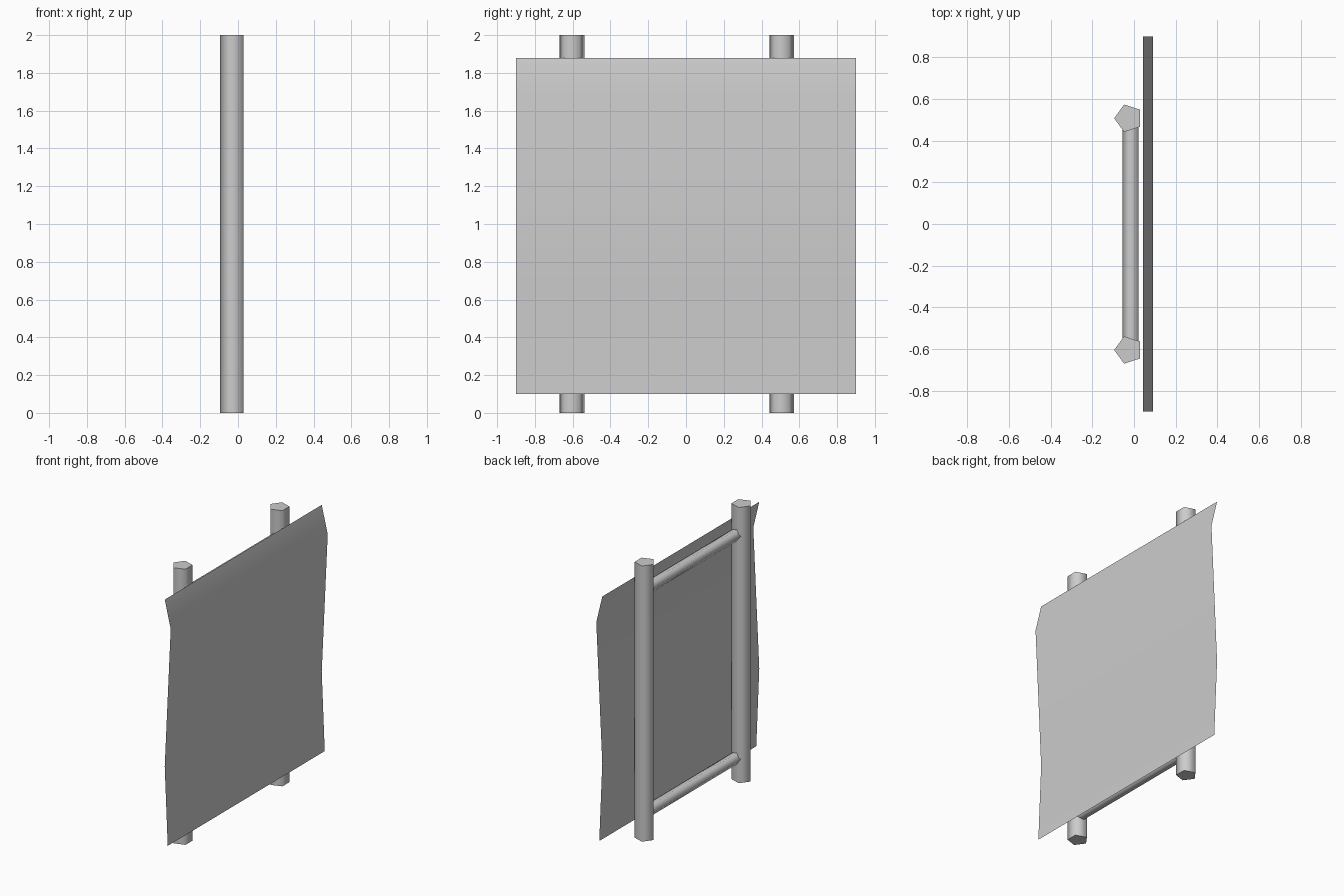
import bpy, bmesh, math
from mathutils import Matrix

cube = bpy.data.objects.get("Cube")
if cube:
    bpy.data.objects.remove(cube, do_unlink=True)

grey = bpy.data.materials.new("plain_grey")
grey.use_nodes = True
colour = (0.6, 0.6, 0.6, 1)
grey.diffuse_color = colour
grey.node_tree.nodes["Principled BSDF"].inputs["Base Color"].default_value = colour


def add_part(name, bm):
    mesh = bpy.data.meshes.new(name)
    bm.to_mesh(mesh)
    bm.free()
    mesh.materials.append(grey)
    part = bpy.data.objects.new(name, mesh)
    bpy.context.collection.objects.link(part)
    bpy.ops.object.select_all(action="DESELECT")
    part.select_set(True)
    bpy.context.view_layer.objects.active = part
    bpy.ops.object.shade_smooth_by_angle(angle=math.radians(80))
    return part


def five_sided_bar(name, radius, length, location, tilt=0):
    # Five-sided bar with one corner pointing to -x
    bm = bmesh.new()
    bmesh.ops.create_cone(bm, cap_ends=True, segments=5, radius1=radius,
                          radius2=radius, depth=length)
    corner = max(bm.verts, key=lambda v: v.co.y).co
    turn = math.pi - math.atan2(corner.y, corner.x)
    bm.transform(Matrix.Rotation(tilt, 4, "X") @ Matrix.Rotation(turn, 4, "Z"))
    part = add_part(name, bm)
    part.location = location
    return part


# Upright posts
post_ends = {"front_post": -0.604, "back_post": 0.507}
for name, y in post_ends.items():
    five_sided_bar(name, 0.069, 2.0, (-0.026, y, 1.0))

# Cross rails running between the posts
span = post_ends["back_post"] - post_ends["front_post"]
middle = sum(post_ends.values()) / 2
for name, z in (("lower_rail", 0.17), ("upper_rail", 1.79)):
    five_sided_bar(name, 0.043, span, (-0.013, middle, z), math.pi / 2)

# Thin, gently waved sheet: profile (x, z) swept along y
profile = [(0.066, 0.10), (0.042, 0.67), (0.09, 1.68), (0.042, 1.88)]
bm = bmesh.new()
rows = [[bm.verts.new((x, y, z)) for y in (-0.9, 0.9)] for x, z in profile]
for low, high in zip(rows, rows[1:]):
    bm.faces.new((low[0], low[1], high[1], high[0]))
add_part("hanging_sheet", bm)
